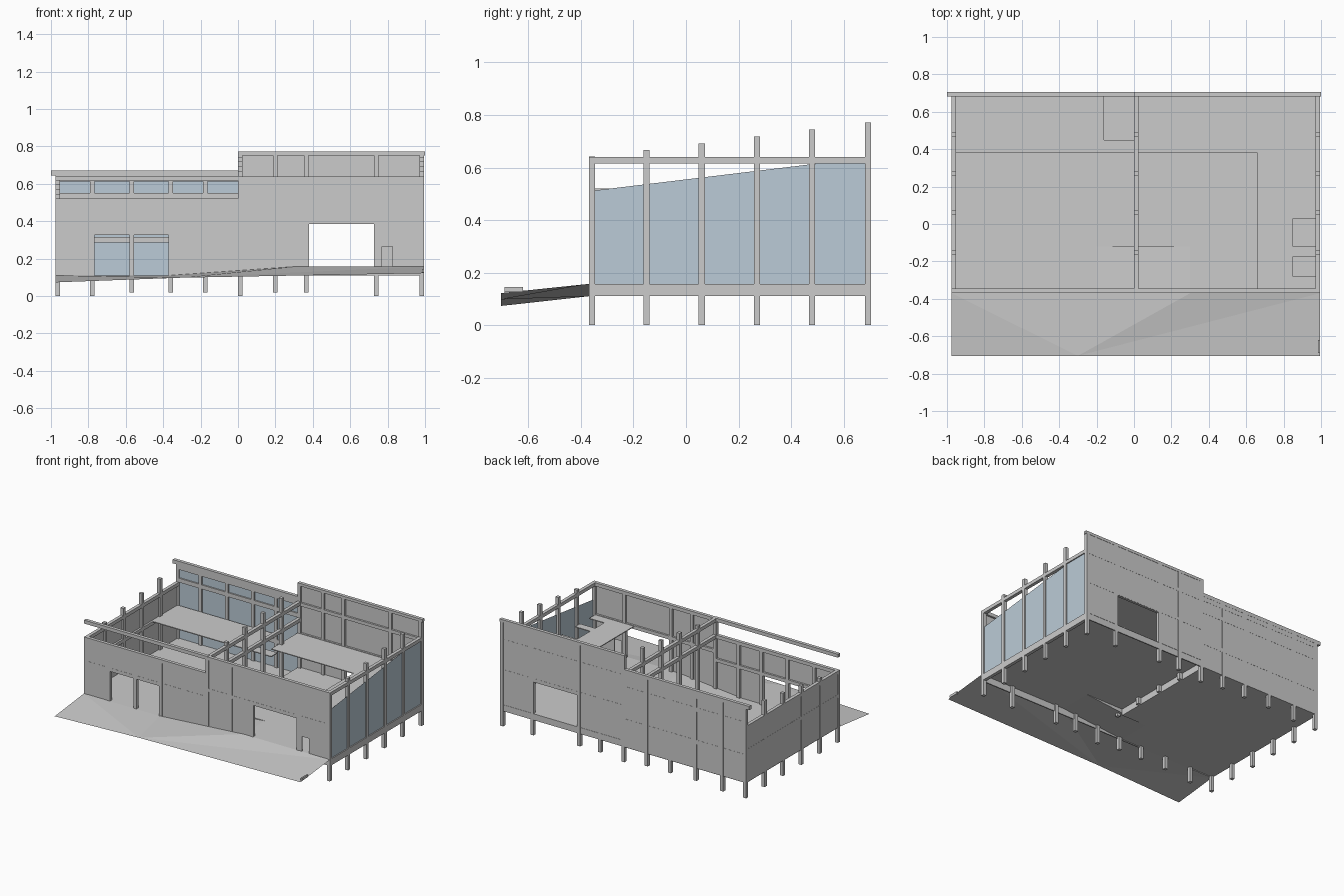
import bpy, bmesh
from mathutils import Vector

if "Cube" in bpy.data.objects:
    bpy.data.objects.remove(bpy.data.objects["Cube"])

glass = bpy.data.materials.new("pale_glass")
glass.diffuse_color = (0.50, 0.60, 0.68, 1)
glass.use_nodes = True
glass.node_tree.nodes["Principled BSDF"].inputs["Base Color"].default_value = glass.diffuse_color

def mesh_object(name, bm, mat=None):
    me = bpy.data.meshes.new(name)
    bm.to_mesh(me)
    bm.free()
    ob = bpy.data.objects.new(name, me)
    bpy.context.collection.objects.link(ob)
    if mat:
        me.materials.append(mat)
    return ob

def box(name, x0, x1, y0, y1, z0, z1, mat=None):
    bm = bmesh.new()
    bmesh.ops.create_cube(bm, size=1)
    for v in bm.verts:
        v.co = Vector(((x0 + x1) / 2 + v.co.x * (x1 - x0),
                       (y0 + y1) / 2 + v.co.y * (y1 - y0),
                       (z0 + z1) / 2 + v.co.z * (z1 - z0)))
    return mesh_object(name, bm, mat)

def polys(name, faces, mat=None):
    bm = bmesh.new()
    for f in faces:
        bm.faces.new([bm.verts.new(p) for p in f])
    bmesh.ops.remove_doubles(bm, verts=bm.verts, dist=1e-4)
    return mesh_object(name, bm, mat)

def sheet(name, rect, holes, place, thick=0.0, mat=None):
    """Flat panel (u0, u1, v0, v1) with rectangular holes."""
    rects = [rect] + holes
    us = sorted({u for r in rects for u in r[:2]})
    vs = sorted({v for r in rects for v in r[2:]})
    faces = []
    for a, b in zip(us, us[1:]):
        for c, d in zip(vs, vs[1:]):
            u, v = (a + b) / 2, (c + d) / 2
            if not any(h[0] < u < h[1] and h[2] < v < h[3] for h in holes):
                faces.append([place(a, c), place(b, c), place(b, d), place(a, d)])
    ob = polys(name, faces, mat)
    if thick:
        m = ob.modifiers.new("thickness", "SOLIDIFY")
        m.thickness = thick
        m.offset = 0
    return ob

LOW, HIGH = 0.11, 0.157          # floor levels of the two halves
F, B = -0.37, 0.705              # front and back faces
L, R = -0.975, 0.995             # left and right faces
C = 0.024                        # column width
front = lambda u, v: (u, F + 0.006, v)
back = lambda u, v: (u, B - 0.006, v)

# Outer walls with door openings
sheet("front_wall_left", (L, 0, LOW - 0.005, 0.52), [(-0.77, -0.37, LOW - 0.005, 0.325)], front, 0.008)
sheet("front_wall_right", (0, R, LOW, 0.64),
      [(0.38, 0.73, HIGH, 0.385), (0.77, 0.825, HIGH, 0.265)], front, 0.008)
sheet("back_wall_left", (L, 0, LOW, 0.66), [], back, 0.008)
sheet("back_wall_right", (0, R, LOW, 0.765), [(0.38, 0.73, HIGH, 0.385)], back, 0.008)
sheet("left_wall", (F, B, LOW, 0.52), [], lambda u, v: (L + 0.006, u, v), 0.008)

# Glazing: sloped-top side wall and inner panes of the left back wall
polys("right_glass", [[(R - 0.008, F, HIGH), (R - 0.008, B, HIGH),
                       (R - 0.008, B, 0.64), (R - 0.008, F, 0.51)]], glass)
sheet("back_glass", (L + 0.02, 0, LOW, 0.62), [], lambda u, v: (u, B - 0.014, v), 0, glass)

# Columns on the front and back lines
xs = [-0.963, -0.78, -0.567, -0.36, -0.175, 0.012, 0.2, 0.366, 0.74, 0.983]
for x in xs:
    low = 0.02 if -0.7 < x < 0 or 0 < x - 0.1 < 0.4 else 0.0
    x0, x1 = x - C / 2, x + C / 2
    box("front_column", x0, x1, F, F + C, low, 0.52 if x < 0 else 0.64)
    box("back_column", x0, x1, B - C, B, low, 0.645 if x < 0 else 0.765)

# Side and centre columns rising with the roof pitch
for i in range(1, 5):
    y = -0.36 + 0.21 * i
    for x, top in ((-0.963, 0.52), (0.012, 0.64), (0.983, 0.64)):
        base = LOW if x == 0.012 else 0
        box("pitched_column", x - C / 2, x + C / 2, y - C / 2, y + C / 2, base, top + 0.026 * i)

# Top beams
box("left_beam", L, L + C, F, B, 0.495, 0.52)
box("right_beam", R - C, R, F, B, 0.615, 0.64)
box("centre_beam_high", 0, C, F, B, 0.615, 0.64)
box("centre_beam_low", 0, C, F, B, 0.495, 0.52)
box("front_beam_left", L, 0.012, F, F + C, 0.617, 0.642)
box("front_beam_right", 0, R, F, F + C, 0.615, 0.64)
box("front_sill_left", L, 0, F, F + C, 0.495, 0.52)
box("back_beam_left", -1, 0, B - C, B, 0.645, 0.672)
box("back_beam_right", 0, 1, B - C, B, 0.752, 0.772)

# Horizontal rails inside the walls
for z in (0.30, 0.535):
    box("back_rail_left", L, 0, B - C, B - 0.001, z - 0.015, z + 0.015)
box("back_rail_top_left", L, 0, B - C, B - 0.001, 0.612, 0.645)
for z in (0.40, 0.62):
    box("back_rail_right", 0, R, B - C, B - 0.001, z - 0.012, z + 0.012)
box("front_rail_left", L, 0, F + 0.001, F + C, 0.325, 0.35)
box("front_rail_right", 0, R, F + 0.001, F + C, 0.387, 0.412)
box("left_rail", L + 0.001, L + C, F, B, 0.325, 0.35)
box("right_base_beam", R - C, R, F, B, LOW, HIGH)

# Two-level floor joined by a step and an inner ramp
ry = -0.12
polys("floor", [
    [(L, ry, LOW), (0, ry, LOW), (0, B, LOW), (L, B, LOW)],
    [(L, F, LOW), (-0.2, F, LOW), (-0.2, ry, LOW), (L, ry, LOW)],
    [(-0.2, F, LOW), (0.3, F, HIGH), (0.3, ry, HIGH), (-0.2, ry, LOW)],
    [(0.3, F, HIGH), (R, F, HIGH), (R, ry, HIGH), (0.3, ry, HIGH)],
    [(0, ry, HIGH), (R, ry, HIGH), (R, B, HIGH), (0, B, HIGH)],
    [(0, ry, LOW), (0, ry, HIGH), (0, B, HIGH), (0, B, LOW)],
    [(-0.2, ry, LOW), (0, ry, 0.128), (0, ry, LOW)],
    [(0.3, ry, HIGH), (0, ry, HIGH), (0, ry, 0.128)],
])

# Faceted apron in front of the building
p = (-0.3, -0.705, 0.098)
polys("front_apron", [
    [(L, -0.705, 0.073), p, (L, F, LOW)],
    [(L, F, LOW), p, (-0.37, F, LOW)],
    [(-0.37, F, LOW), p, (0.3, F, HIGH)],
    [(0.3, F, HIGH), p, (R, F, HIGH)],
    [p, (R, -0.705, 0.122), (R, F, HIGH)],
])
box("apron_kerb", R - 0.01, R, -0.69, -0.62, 0.127, 0.145)

# Upper decks with stair and shaft openings
sheet("left_deck", (L + C, 0, 0.38, B - C), [(-0.16, 0, 0.45, B - C)], lambda u, v: (u, v, 0.35), 0.006)
sheet("right_deck", (0, R - C, F + C, B - C),
      [(0, 0.66, F + C, 0.38), (0.85, R - C, -0.12, 0.03), (0.85, R - C, -0.28, -0.175)],
      lambda u, v: (u, v, 0.405), 0.006)
